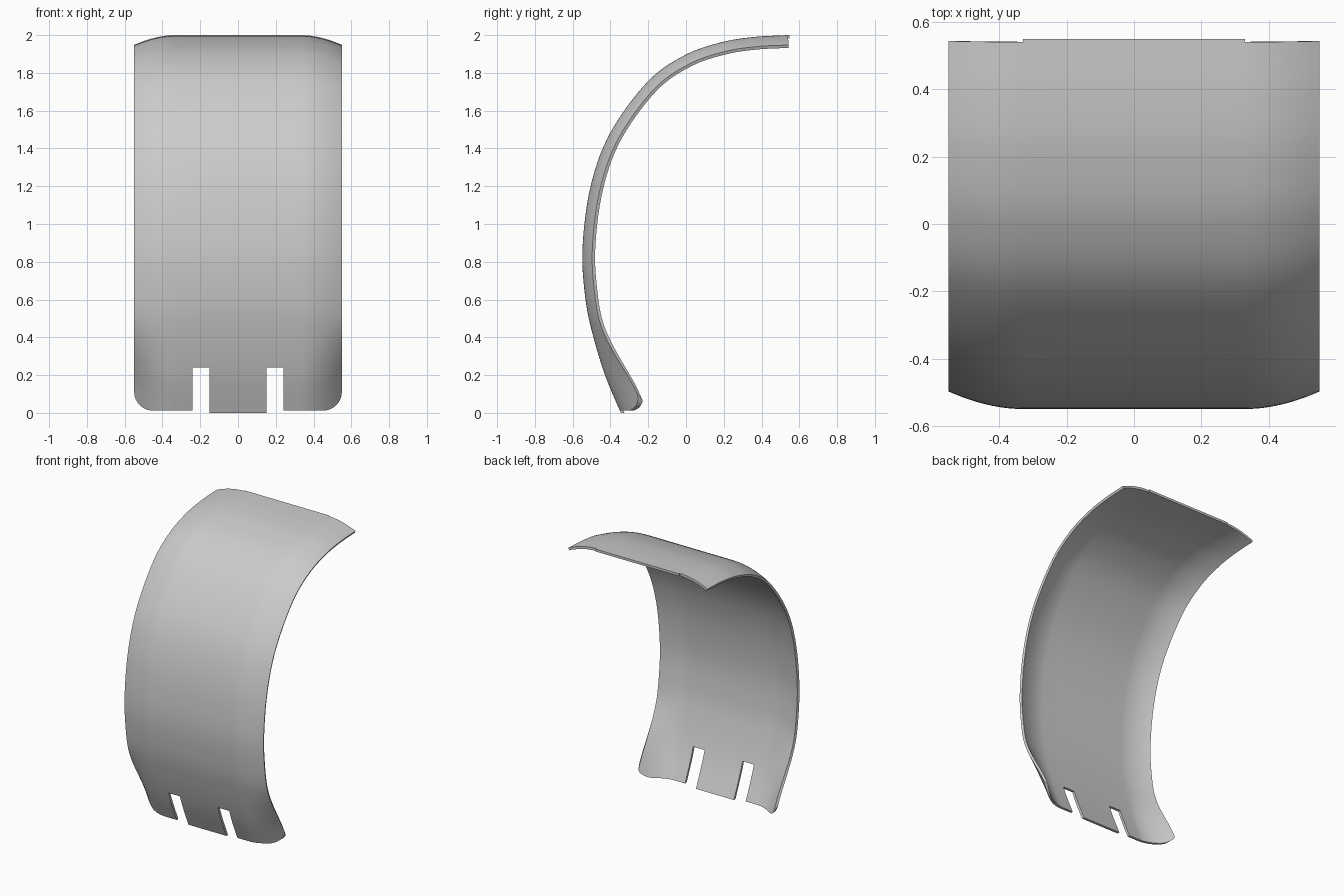
import bpy, bmesh, math
from mathutils import Vector

if "Cube" in bpy.data.objects:
    bpy.data.objects.remove(bpy.data.objects["Cube"], do_unlink=True)

HALF, FLAT, THICK = 0.55, 0.33, 0.017

grey = bpy.data.materials.new("plain_grey")
grey.use_nodes = True
grey.diffuse_color = (0.6, 0.6, 0.6, 1)
grey.node_tree.nodes["Principled BSDF"].inputs["Base Color"].default_value = (0.6, 0.6, 0.6, 1)


def new_object(name, bm):
    bmesh.ops.recalc_face_normals(bm, faces=bm.faces)
    mesh = bpy.data.meshes.new(name)
    bm.to_mesh(mesh)
    bm.free()
    mesh.materials.append(grey)
    obj = bpy.data.objects.new(name, mesh)
    bpy.context.collection.objects.link(obj)
    return obj


def smooth_path(points, steps):
    """Catmull-Rom curve through the points, as (position, tangent) pairs."""
    p = [Vector(q) for q in points]
    p = [2 * p[0] - p[1]] + p + [2 * p[-1] - p[-2]]
    result = []
    for i in range(1, len(p) - 2):
        a, b, c, d = p[i - 1:i + 3]
        last = i == len(p) - 3
        for k in range(steps + last):
            t = k / steps
            pos = b + (c - a) * t / 2 + (2 * a - 5 * b + 4 * c - d) * t * t / 2 \
                + (3 * b - a - 3 * c + d) * t ** 3 / 2
            tan = (c - a) / 2 + (2 * a - 5 * b + 4 * c - d) * t \
                + (3 * b - a - 3 * c + d) * 1.5 * t * t
            result.append((pos, tan.normalized()))
    return result


# Side profile (y, z) from the rear top edge down past the foot
profile = [(0.54, 2.0), (0.37, 1.991), (0.2, 1.965), (0.0, 1.897), (-0.2, 1.757),
           (-0.4, 1.485), (-0.505, 1.2), (-0.548, 0.87), (-0.532, 0.6),
           (-0.49, 0.4), (-0.425, 0.19), (-0.345, 0.0), (-0.285, -0.14)]
path = smooth_path(profile, 7)

# Columns across the width: flat middle, sides rolling inward
bend = [FLAT + (HALF - FLAT) * i / 12 for i in range(13)]
right_side = [0.11, 0.22] + bend
columns = [-x for x in reversed(right_side)] + [0] + right_side

bm = bmesh.new()
rows = []
for pos, tan in path:
    inward = Vector((-tan.y, tan.x))
    if inward.dot(Vector((0.3, 0.8)) - pos) < 0:
        inward.negate()
    flare = min(max((0.5 - pos.y) / 0.45, 0), 1)
    depth = 0.052 + 0.068 * flare * flare * (3 - 2 * flare)
    row = []
    for x in columns:
        u = max(0, (abs(x) - FLAT) / (HALF - FLAT))
        q = pos + inward * depth * u ** 1.9
        row.append(bm.verts.new((x, q.x, q.y)))
    rows.append(row)
for r0, r1 in zip(rows, rows[1:]):
    for i in range(len(columns) - 1):
        bm.faces.new((r0[i], r0[i + 1], r1[i + 1], r1[i]))

# Short tab along the middle of the rear edge
middle = [v for v in rows[0] if abs(v.co.x) < FLAT + 0.001]
tab = [bm.verts.new(v.co + Vector((0, 0.009, 0))) for v in middle]
for i in range(len(middle) - 1):
    bm.faces.new((middle[i], middle[i + 1], tab[i + 1], tab[i]))

guard = new_object("curved_guard", bm)
center_face = min(guard.data.polygons, key=lambda f: f.center.y)
solid = guard.modifiers.new("thickness", "SOLIDIFY")
solid.thickness = THICK
# Keep the outer surface in place
solid.offset = -1 if center_face.normal.y < 0 else 1

# Front outline (x, z): rounded foot corners and two slots
R = 0.1
half = [(0.15, 0.0), (0.15, 0.24), (0.24, 0.24), (0.24, 0.012)]
for i in range(9):
    a = math.pi / 2 * i / 8
    half.append((HALF - R + R * math.sin(a), 0.012 + R - R * math.cos(a)))
half += [(HALF + 0.05, 0.3), (HALF + 0.05, 2.3)]
outline = half + [(-x, z) for x, z in reversed(half)]

bm = bmesh.new()
face = bm.faces.new([bm.verts.new((x, -1, z)) for x, z in outline])
ext = bmesh.ops.extrude_face_region(bm, geom=[face])
bmesh.ops.translate(bm, vec=(0, 2, 0),
                    verts=[g for g in ext["geom"] if isinstance(g, bmesh.types.BMVert)])
cutter = new_object("trim_outline", bm)
cutter.hide_render = True

trim = guard.modifiers.new("trim", "BOOLEAN")
trim.operation = "INTERSECT"
trim.solver = "EXACT"
trim.object = cutter

# Bake the trim, drop the helper, and smooth the surface
bpy.context.view_layer.objects.active = guard
guard.select_set(True)
for name in ("thickness", "trim"):
    bpy.ops.object.modifier_apply(modifier=name)
bpy.data.objects.remove(cutter, do_unlink=True)
bpy.ops.object.shade_smooth_by_angle(angle=math.radians(35))
